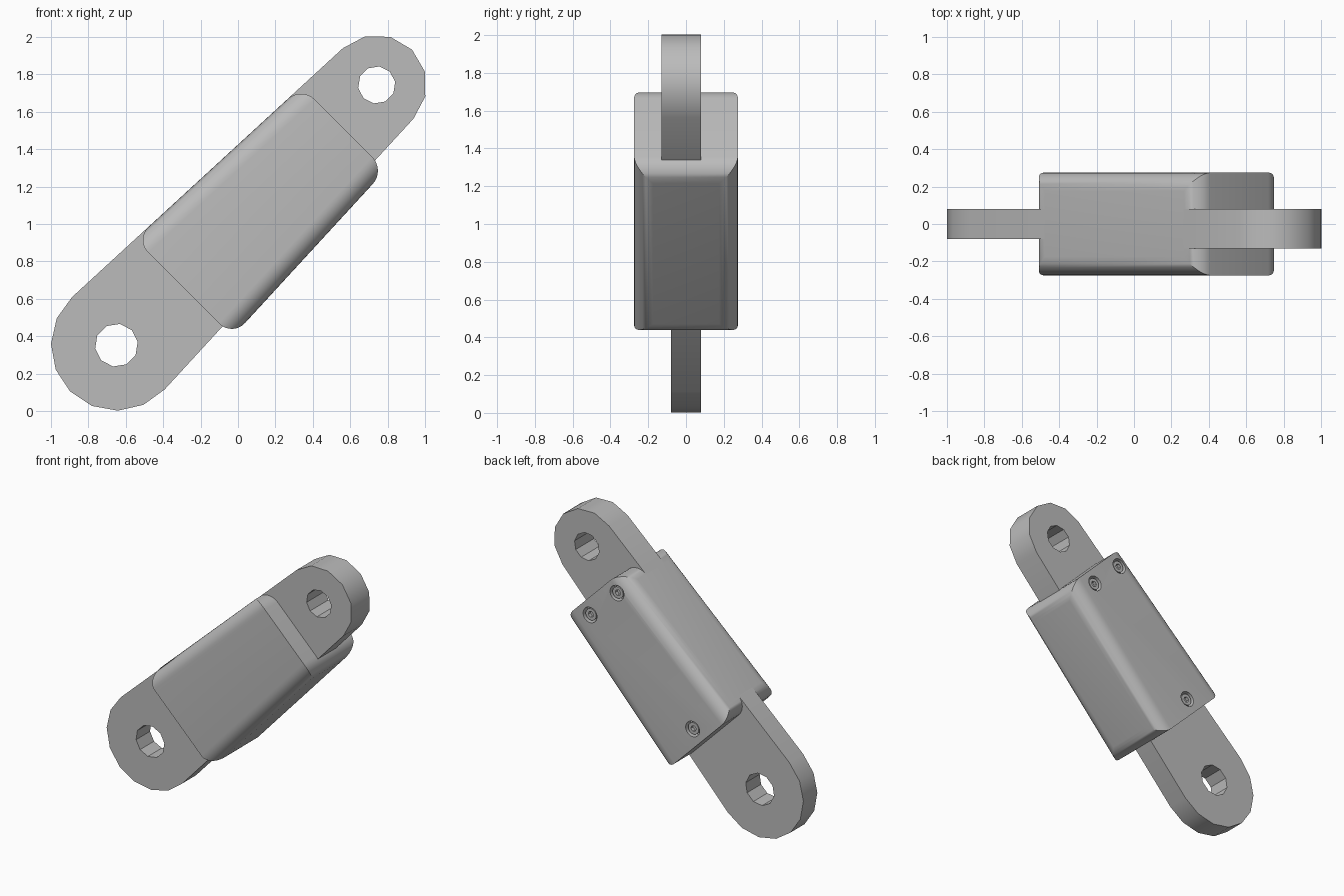
import bpy, bmesh, math
from mathutils import Matrix, Vector

if "Cube" in bpy.data.objects:
    bpy.data.objects.remove(bpy.data.objects["Cube"])

# Local frame: x runs along the link, z across it, origin at the lower hole
FRAME = Matrix.Translation((-0.65, 0, 0.352)) @ Matrix.Rotation(math.radians(-45), 4, 'Y')
LEN, R0, R1 = 1.968, 0.35, 0.267      # hole spacing, end radii
U0, U1 = 0.47, 1.679                  # body ends
FILLET, HALF, BULGE = 0.1, 0.275, 0.076
SLOPE = math.asin((R0 - R1) / LEN)

grey = bpy.data.materials.new("grey_metal")
grey.diffuse_color = (0.5, 0.5, 0.5, 1)
grey.use_nodes = True
grey.node_tree.nodes["Principled BSDF"].inputs["Base Color"].default_value = grey.diffuse_color


def width(u):
    """Half width of the tapered link at u."""
    return (R0 - u * math.sin(SLOPE)) / math.cos(SLOPE)


def prism(name, outline, y0, y1, fillet_edges=None):
    """Extrude an outline of (u, v) points from y0 to y1."""
    bm = bmesh.new()
    front = bm.faces.new([bm.verts.new((u, y0, v)) for u, v in outline])
    top = bmesh.ops.extrude_face_region(bm, geom=[front])["geom"]
    for g in top:
        if isinstance(g, bmesh.types.BMVert):
            g.co.y = y1
    bmesh.ops.recalc_face_normals(bm, faces=bm.faces)
    if fillet_edges:
        sides = [f for f in bm.faces if abs(f.normal.z) > 0.9]
        edges = list({e for f in sides for e in f.edges})
        bmesh.ops.bevel(bm, geom=edges, offset=fillet_edges, segments=8,
                        profile=0.5, affect='EDGES')
    me = bpy.data.meshes.new(name)
    bm.to_mesh(me)
    bm.free()
    me.materials.append(grey)
    ob = bpy.data.objects.new(name, me)
    ob.matrix_world = FRAME
    bpy.context.collection.objects.link(ob)
    return ob


def ring(u, v, r, n, start=0.0):
    return [(u + r * math.cos(start + i * math.tau / n),
             v + r * math.sin(start + i * math.tau / n)) for i in range(n)]


def cut(ob, outline, y0, y1):
    """Cut a prism out of an object."""
    tool = prism("cutter", outline, y0, y1)
    tool.hide_render = True
    mod = ob.modifiers.new("cut", 'BOOLEAN')
    mod.operation, mod.solver, mod.object = 'DIFFERENCE', 'EXACT', tool
    bpy.context.view_layer.objects.active = ob
    bpy.ops.object.modifier_apply(modifier=mod.name)
    bpy.data.objects.remove(tool)


def smooth(ob, angle=33):
    bpy.ops.object.select_all(action='DESELECT')
    ob.select_set(True)
    bpy.context.view_layer.objects.active = ob
    bpy.ops.object.shade_smooth_by_angle(angle=math.radians(angle))


def lug(name, u, r, first, last, n, root, hole, y0, y1):
    """Rounded end with a pin hole, running to its root inside the body."""
    arc = [first + (last - first) * i / n for i in range(n + 1)]
    pts = [(u + r * math.cos(a), r * math.sin(a)) for a in arc]
    w = width(root)
    pts += [(root, math.copysign(w, pts[-1][1])), (root, math.copysign(w, pts[0][1]))]
    ob = prism(name, pts, y0, y1)
    cut(ob, ring(u, 0, hole, 10, math.radians(36)), -1, 1)
    smooth(ob)


# Pinned ends
q = math.pi / 2
lug("lower_lug", 0, R0, q - SLOPE, 3 * q + SLOPE, 8, U0 + FILLET, 0.115, -0.08, 0.08)
lug("upper_lug", LEN, R1, -q + SLOPE, q - SLOPE, 6, U1 - FILLET, 0.1, -0.13, 0.08)

# Tapered body, filleted around its two long side faces
body = prism("body", [(U0, width(U0)), (U1, width(U1)),
                      (U1, -width(U1) - BULGE), (U0, -width(U0) - BULGE)],
             -HALF, HALF, FILLET)

# Recessed socket screws on the back
for i, (u, v) in enumerate([(1.585, -0.153), (1.585, 0.153), (0.572, 0.0)]):
    cut(body, ring(u, v, 0.056, 20), HALF - 0.05, HALF + 0.1)
    screw = prism(f"screw_{i + 1}", ring(u, v, 0.042, 20), HALF - 0.06, HALF - 0.01)
    cut(screw, ring(u, v, 0.022, 6), HALF - 0.035, HALF + 0.1)
    smooth(screw)
smooth(body)
